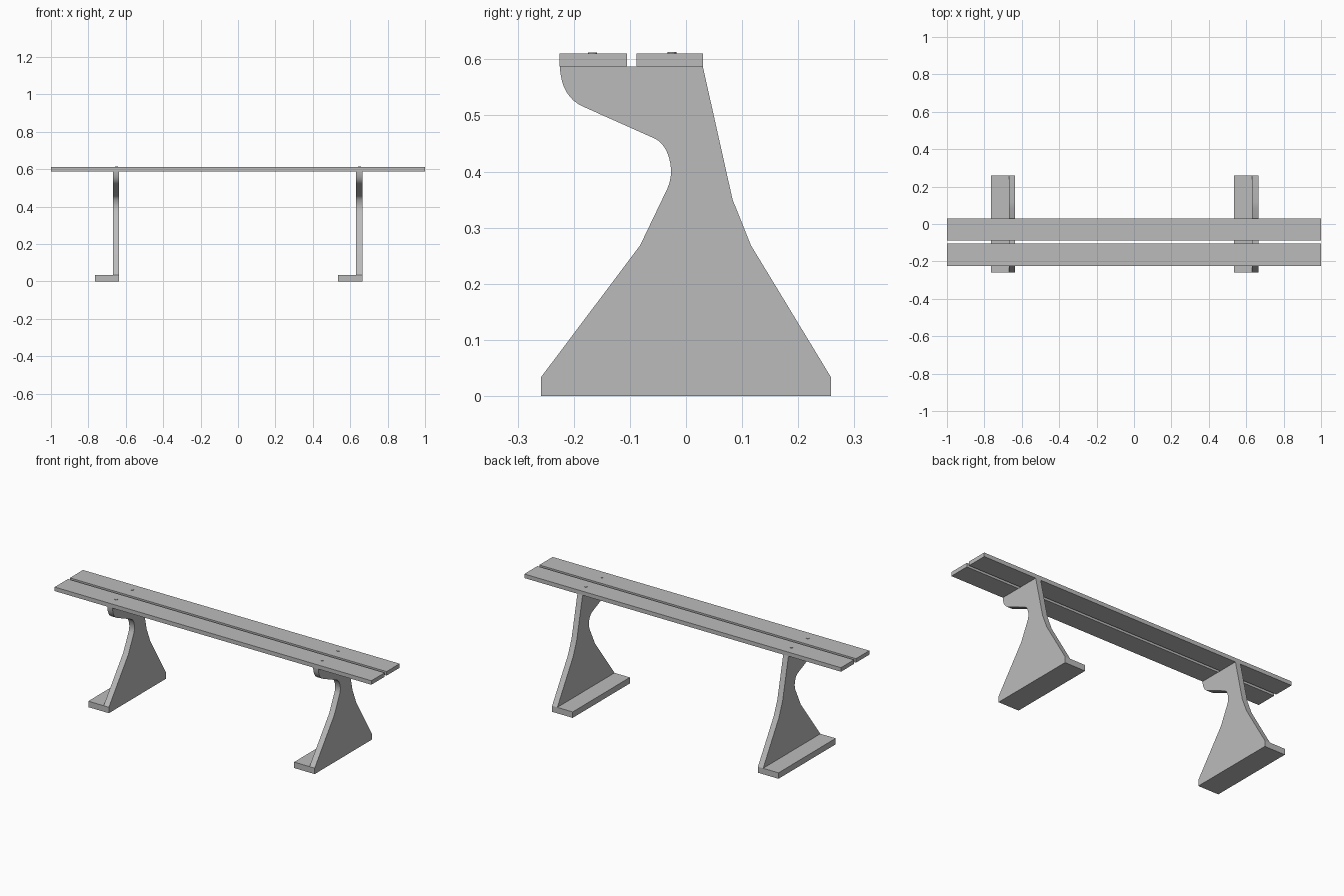
import bpy, bmesh, math
from mathutils import Matrix, Vector

cube = bpy.data.objects.get("Cube")
if cube:
    bpy.data.objects.remove(cube, do_unlink=True)


def make_material(name, value):
    mat = bpy.data.materials.new(name)
    mat.use_nodes = True
    colour = (value, value, value, 1)
    mat.diffuse_color = colour
    mat.node_tree.nodes["Principled BSDF"].inputs["Base Color"].default_value = colour
    return mat


grey = make_material("light grey", 0.5)


def finish(bm, name, smooth=False):
    bmesh.ops.recalc_face_normals(bm, faces=bm.faces)
    mesh = bpy.data.meshes.new(name)
    bm.to_mesh(mesh)
    bm.free()
    mesh.materials.append(grey)
    obj = bpy.data.objects.new(name, mesh)
    bpy.context.collection.objects.link(obj)
    if smooth:
        bpy.ops.object.select_all(action='DESELECT')
        obj.select_set(True)
        bpy.context.view_layer.objects.active = obj
        bpy.ops.object.shade_smooth_by_angle(angle=math.radians(30))
    return obj


def extrude_profile(name, points, x0, x1, smooth=False):
    """Extrude a (y, z) outline from x0 to x1."""
    bm = bmesh.new()
    face = bm.faces.new([bm.verts.new((x0, y, z)) for y, z in points])
    side = bmesh.ops.extrude_face_region(bm, geom=[face])["geom"]
    verts = [v for v in side if isinstance(v, bmesh.types.BMVert)]
    bmesh.ops.translate(bm, verts=verts, vec=(x1 - x0, 0, 0))
    return finish(bm, name, smooth)


def box(name, x0, x1, y0, y1, z0, z1):
    return extrude_profile(name, [(y0, z0), (y1, z0), (y1, z1), (y0, z1)], x0, x1)


def curve(a, b, c, steps=8):
    """Quadratic curve from a to c, pulled towards b."""
    a, b, c = Vector(a), Vector(b), Vector(c)
    ts = [i / steps for i in range(steps + 1)]
    return [tuple(a * (1 - t) ** 2 + b * 2 * t * (1 - t) + c * t * t) for t in ts]


def bolt(name, x, y, z0, z1, radius=0.008):
    bm = bmesh.new()
    bmesh.ops.create_cone(bm, cap_ends=True, segments=12, radius1=radius,
                          radius2=radius, depth=z1 - z0,
                          matrix=Matrix.Translation((x, y, (z0 + z1) / 2)))
    return finish(bm, name, smooth=True)


FOOT_Y, FOOT_Z, SEAT_Z, TOP_Z = 0.258, 0.034, 0.587, 0.61

# Leg outline: splayed base, narrow waist, nose reaching forward under the seat
outline = [(-FOOT_Y, 0), (-FOOT_Y, FOOT_Z), (-0.082, 0.268)]
outline += curve((-0.033, 0.37), (-0.022, 0.395), (-0.03, 0.424), 5)
outline += curve((-0.034, 0.435), (-0.042, 0.452), (-0.054, 0.458), 4)
outline += curve((-0.184, 0.516), (-0.222, 0.533), (-0.225, SEAT_Z))
outline += [(0.03, SEAT_Z), (0.083, 0.35), (0.116, 0.268),
            (FOOT_Y, FOOT_Z), (FOOT_Y, 0)]

# Both legs are alike, each with a foot plate on its right side
for side, outer in (("right", -0.635), ("left", 0.665)):
    inner = outer - 0.033
    extrude_profile(side + "_leg", outline, inner, outer, smooth=True)
    box(side + "_foot", outer - 0.13, inner, -FOOT_Y, FOOT_Y, 0, FOOT_Z)
    bolt(side + "_front_bolt", outer - 0.017, -0.167, SEAT_Z, 0.612)
    bolt(side + "_back_bolt", outer - 0.015, -0.025, SEAT_Z, 0.613)

# Seat planks
box("front_plank", -1, 1, -0.225, -0.105, SEAT_Z, TOP_Z)
box("back_plank", -1, 1, -0.088, 0.03, SEAT_Z, TOP_Z)
